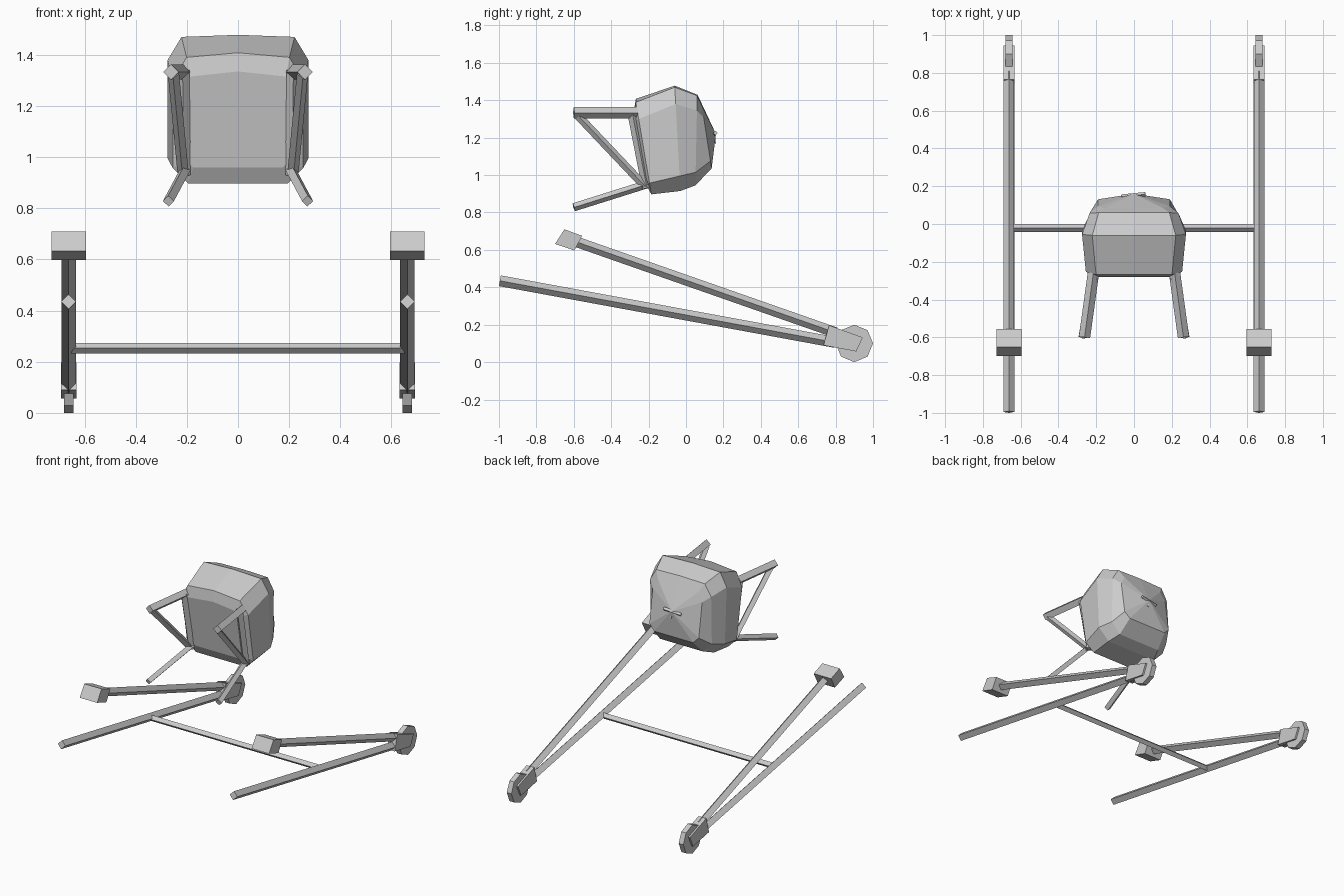
import bpy, bmesh, math
from mathutils import Vector

if "Cube" in bpy.data.objects:
    bpy.data.objects.remove(bpy.data.objects["Cube"])


def make(name, bm):
    bmesh.ops.recalc_face_normals(bm, faces=bm.faces)
    me = bpy.data.meshes.new(name)
    bm.to_mesh(me)
    bm.free()
    ob = bpy.data.objects.new(name, me)
    bpy.context.collection.objects.link(ob)
    return ob


def loft(bm, rings, cap_end=True):
    vs = [[bm.verts.new(p) for p in r] for r in rings]
    n = len(vs[0])
    for a, b in zip(vs, vs[1:]):
        for i in range(n):
            bm.faces.new((a[i], a[(i + 1) % n], b[(i + 1) % n], b[i]))
    bm.faces.new(vs[0])
    if cap_end:
        bm.faces.new(vs[-1])
    return vs


def rod(name, a, b, r):
    """Four-sided rod set on edge (diamond section)."""
    a, b = Vector(a), Vector(b)
    d = (b - a).normalized()
    u = Vector((0, 0, 1)).cross(d).normalized()
    v = d.cross(u)
    bm = bmesh.new()
    loft(bm, [[c + k * r for k in (u, v, -u, -v)] for c in (a, b)])
    return make(name, bm)


def slab(name, x, half, profile):
    """Side (y, z) profile extruded across x."""
    bm = bmesh.new()
    loft(bm, [[(x + s * half, y, z) for y, z in profile] for s in (-1, 1)])
    return make(name, bm)


# Pack body: tilted eight-cornered rings with raised centre points, front to back
def ring(w, top, bot, ct, cb, crown):
    def at(x, t, lift=0):
        return (x, bot[0] + (top[0] - bot[0]) * t,
                bot[1] + (top[1] - bot[1]) * t + lift)
    h = top[1] - bot[1]
    tb, tt = cb / h, 1 - ct / h
    wt, wb = w - ct * 0.6, w - cb
    return [at(0, 0), at(wb, 0), at(w, tb), at(w, tt), at(wt, 1),
            at(0, 1, crown), at(-wt, 1), at(-w, tt), at(-w, tb), at(-wb, 0)]


bm = bmesh.new()
rings = [
    ring(0.205, (-0.28, 1.315), (-0.22, 0.96), 0.03, 0.03, 0.02),
    ring(0.255, (-0.268, 1.39), (-0.185, 0.897), 0.09, 0.06, 0.018),
    ring(0.275, (-0.06, 1.47), (-0.03, 0.915), 0.09, 0.08, 0.008),
    ring(0.235, (0.06, 1.425), (0.05, 0.945), 0.08, 0.07, 0.005),
    ring(0.19, (0.085, 1.37), (0.137, 1.035), 0.06, 0.04, 0.01),
]
last = loft(bm, rings, cap_end=False)[-1]
tip = bm.verts.new((0, 0.16, 1.22))
for i in range(len(last)):
    bm.faces.new((last[i], last[(i + 1) % len(last)], tip))
make("pack_body", bm)

# Small clasp on the back of the pack
rod("clasp_bar", (-0.065, 0.145, 1.21), (0.06, 0.157, 1.225), 0.012)
rod("clasp_pin", (-0.01, 0.14, 1.24), (0.01, 0.15, 1.17), 0.011)

for side, s in (("left", -1), ("right", 1)):
    # Shoulder straps
    rod(side + "_strap_top", (s * .215, -.26, 1.333), (s * .262, -.6, 1.333), .03)
    rod(side + "_strap_diagonal", (s * .252, -.585, 1.325), (s * .215, -.22, .94), .022)
    rod(side + "_strap_front", (s * .215, -.29, 1.34), (s * .21, -.21, .93), .025)
    rod(side + "_strap_tail", (s * .203, -.19, .957), (s * .272, -.6, .828), .022)

    # Frame rails and handle bar
    x = s * 0.662
    rod(side + "_lower_rail", (x, -0.995, 0.435), (x, 0.8, 0.105), 0.029)
    rod(side + "_upper_bar", (x, -0.6, 0.648), (x, 0.8, 0.158), 0.028)
    # Hand block
    slab(side + "_hand_block", x, 0.067,
         [(-0.65, 0.71), (-0.555, 0.675), (-0.597, 0.597), (-0.70, 0.632)])
    # Wheel bracket and eight-sided wheel
    slab(side + "_wheel_bracket", x, 0.03,
         [(0.765, 0.197), (0.945, 0.132), (0.91, 0.057), (0.735, 0.09)])
    slab(side + "_wheel", x, 0.018,
         [(0.9 + 0.1 * math.cos(k * math.pi / 4), 0.1 + 0.1 * math.sin(k * math.pi / 4))
          for k in range(8)])

# Cross bar joining the lower rails
rod("cross_bar", (-0.65, -0.022, 0.253), (0.65, -0.022, 0.253), 0.021)
